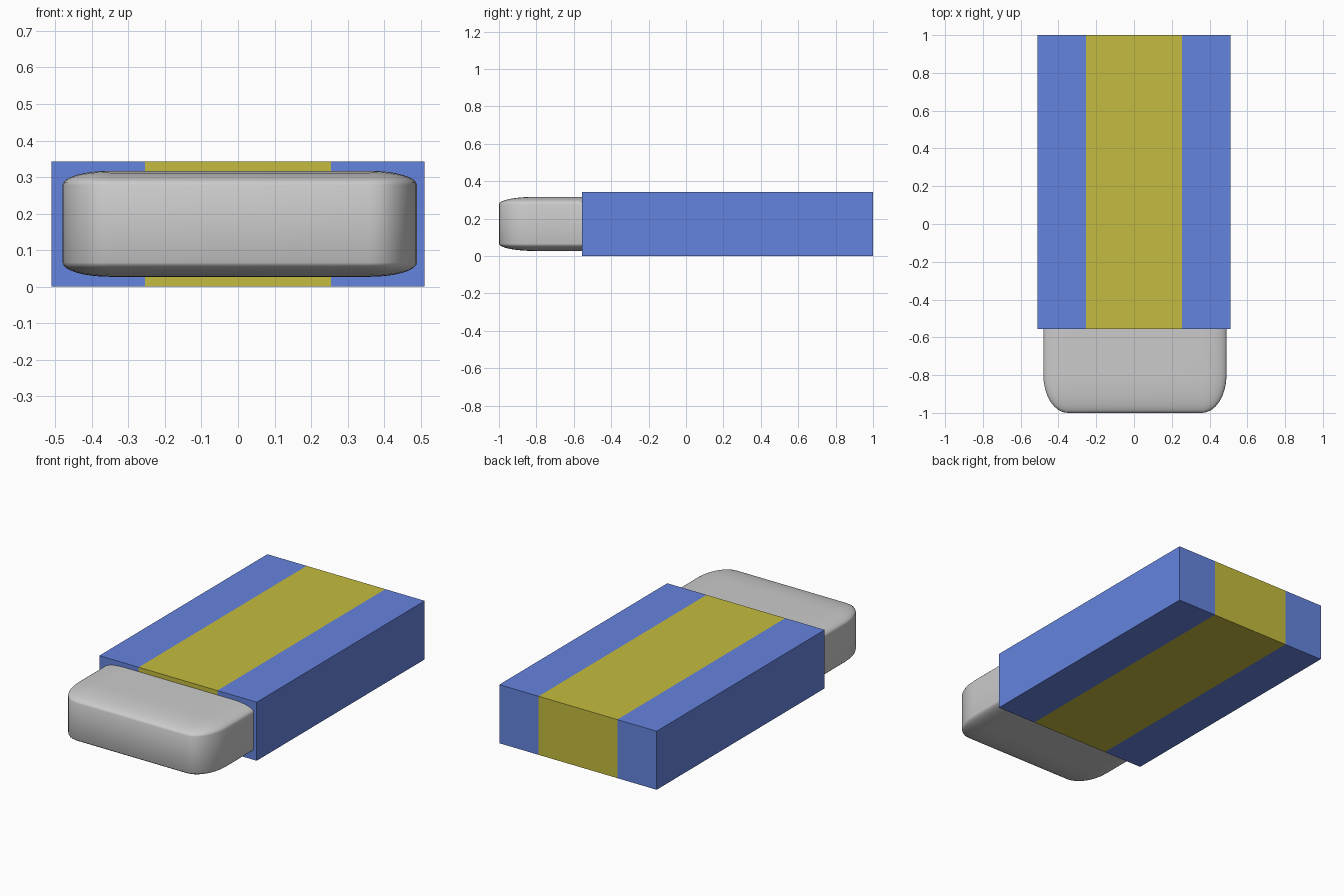
import bpy, bmesh
from mathutils import Matrix, Vector

if "Cube" in bpy.data.objects:
    bpy.data.objects.remove(bpy.data.objects["Cube"])


def new_object(name, bm):
    mesh = bpy.data.meshes.new(name)
    bm.to_mesh(mesh)
    bm.free()
    obj = bpy.data.objects.new(name, mesh)
    bpy.context.collection.objects.link(obj)
    return obj


def material(name, color):
    mat = bpy.data.materials.new(name)
    mat.diffuse_color = color
    mat.use_nodes = True
    mat.node_tree.nodes["Principled BSDF"].inputs["Base Color"].default_value = mat.diffuse_color
    return mat


def box(lo, hi):
    lo, hi = Vector(lo), Vector(hi)
    return Matrix.Translation((lo + hi) / 2) @ Matrix.Diagonal((*(hi - lo), 1))


# Cardboard sleeve: a box cut into three lengthwise stripes
STRIPE = 0.255
bm = bmesh.new()
bmesh.ops.create_cube(bm, size=1, matrix=box((-0.51, -0.555, 0), (0.51, 1, 0.343)))
for x in (-STRIPE, STRIPE):
    bmesh.ops.bisect_plane(bm, geom=bm.verts[:] + bm.edges[:] + bm.faces[:],
                           plane_co=(x, 0, 0), plane_no=(1, 0, 0))
for f in bm.faces:
    f.material_index = int(abs(f.calc_center_median().x) < STRIPE - 0.01)
sleeve = new_object("sleeve", bm)
sleeve.data.materials.append(material("sleeve_blue", (0.13, 0.23, 0.74, 1)))
sleeve.data.materials.append(material("stripe_yellow", (0.56, 0.50, 0.05, 1)))

# Rubber eraser: a rounded cube stretched to length, its back half inside the sleeve
bm = bmesh.new()
bmesh.ops.create_cube(bm, size=1)
bmesh.ops.bevel(bm, geom=bm.edges[:], offset=0.134, offset_type='OFFSET',
                segments=8, profile=0.5, affect='EDGES')
bm.transform(box((-0.48, -1, 0.027), (0.49, 0.5, 0.317)))
eraser = new_object("eraser", bm)
for p in eraser.data.polygons:
    p.use_smooth = True
